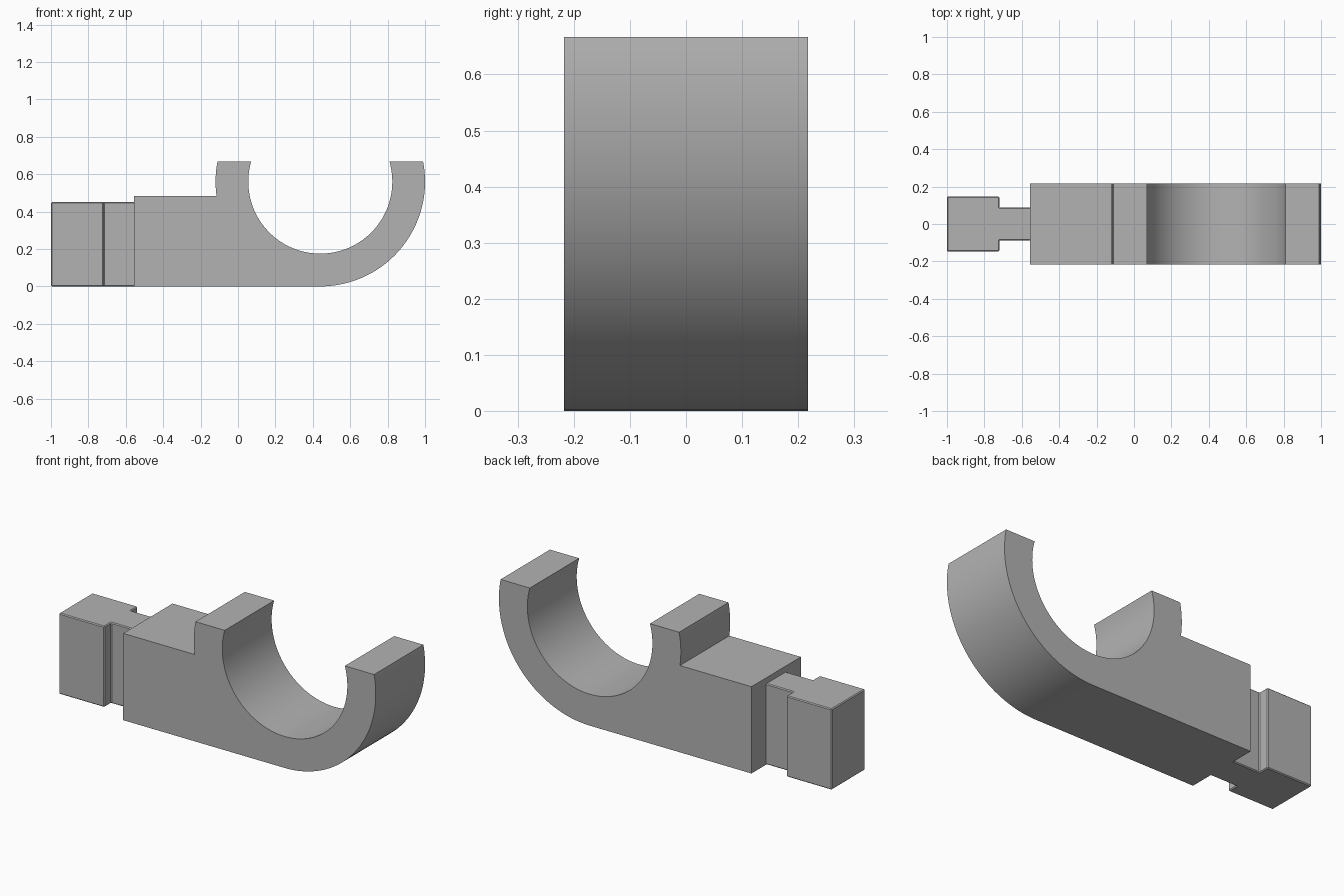
import bpy
import bmesh
from math import asin, sqrt, sin, cos, pi

if "Cube" in bpy.data.objects:
    bpy.data.objects.remove(bpy.data.objects["Cube"], do_unlink=True)

gray = bpy.data.materials.new("plain gray")
gray.use_nodes = True
gray.diffuse_color = (0.45, 0.45, 0.45, 1)
gray.node_tree.nodes["Principled BSDF"].inputs["Base Color"].default_value = gray.diffuse_color


def extrude_profile(name, points, direction):
    """Fill a closed outline and extrude it into a solid."""
    bm = bmesh.new()
    face = bm.faces.new([bm.verts.new(p) for p in points])
    result = bmesh.ops.extrude_face_region(bm, geom=[face])
    moved = [v for v in result["geom"] if isinstance(v, bmesh.types.BMVert)]
    bmesh.ops.translate(bm, verts=moved, vec=direction)
    bmesh.ops.recalc_face_normals(bm, faces=bm.faces)
    mesh = bpy.data.meshes.new(name)
    bm.to_mesh(mesh)
    bm.free()
    mesh.materials.append(gray)
    obj = bpy.data.objects.new(name, mesh)
    bpy.context.collection.objects.link(obj)
    return obj


# Clip body: block blending into an open round cradle
CX, CZ, OUTER, INNER = 0.44, 0.56, 0.56, 0.385
TOP, SHOULDER, BACK, HALF = 0.667, 0.483, -0.555, 0.217


def arc(radius, start, end, steps):
    angles = [start + (end - start) * i / steps for i in range(steps + 1)]
    return [(CX + radius * cos(a), CZ + radius * sin(a)) for a in angles]


tip_out = asin((TOP - CZ) / OUTER)
tip_in = asin((TOP - CZ) / INNER)
notch = asin((CZ - SHOULDER) / OUTER)
outline = arc(OUTER, tip_out, -pi / 2, 40)
outline += [(BACK, 0), (BACK, SHOULDER)]
outline += arc(OUTER, pi + notch, pi - tip_out, 8)
outline += arc(INNER, pi - tip_in, 2 * pi + tip_in, 64)
body = extrude_profile("clip_body", [(x, -HALF, z) for x, z in outline], (0, 2 * HALF, 0))

bpy.ops.object.select_all(action="DESELECT")
body.select_set(True)
bpy.context.view_layer.objects.active = body
bpy.ops.object.shade_smooth_by_angle(angle=pi / 6)

# T-shaped mounting peg with a narrow neck, slightly broken edges
side = [(-1, 0.147), (-0.72, 0.147), (-0.72, 0.087), (BACK + 0.01, 0.087)]
peg_outline = side + [(x, -y) for x, y in reversed(side)]
peg = extrude_profile("mounting_peg", [(x, y, 0) for x, y in peg_outline], (0, 0, 0.45))
bevel = peg.modifiers.new("edge_break", "BEVEL")
bevel.width = 0.005
bevel.segments = 1
